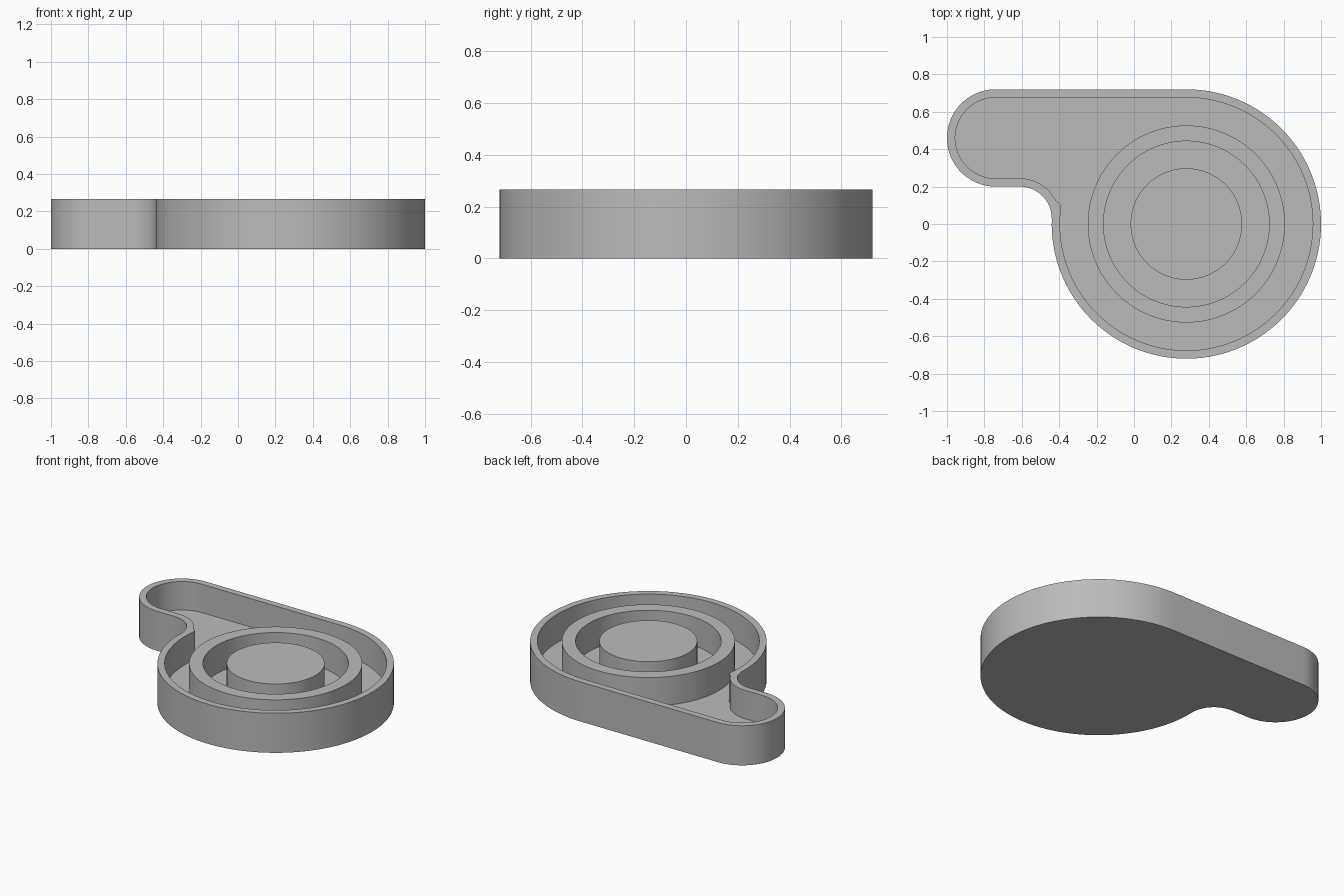
import bpy, bmesh
from math import cos, sin, radians

if "Cube" in bpy.data.objects:
    bpy.data.objects.remove(bpy.data.objects["Cube"], do_unlink=True)

HEIGHT, FLOOR, WALL = 0.266, 0.075, 0.044
HUB = (0.28, 0.0)      # centre of the round chamber
FILLET = (-0.61, 0.03)  # centre of the concave corner
TAIL = (-0.74, 0.46)   # centre of the rounded spout end

grey = bpy.data.materials.new("plain_grey")
grey.use_nodes = True
colour = (0.5, 0.5, 0.5, 1)
grey.diffuse_color = colour
grey.node_tree.nodes["Principled BSDF"].inputs["Base Color"].default_value = colour


def arc(centre, radius, start, end, steps):
    angles = [radians(start + (end - start) * i / steps) for i in range(steps + 1)]
    return [(centre[0] + radius * cos(a), centre[1] + radius * sin(a)) for a in angles]


def circle(radius):
    return arc(HUB, radius, 0, 360, 128)[:-1]


def loop(bm, points, z):
    return [bm.verts.new((x, y, z)) for x, y in points]


def walls(bm, low, high):
    for i in range(len(low)):
        bm.faces.new((low[i - 1], low[i], high[i], high[i - 1]))


def rim(bm, outer, inner):
    edges = [bm.edges.get((ring[i - 1], ring[i])) for ring in (outer, inner)
             for i in range(len(ring))]
    bmesh.ops.triangle_fill(bm, edges=edges, use_beauty=True)


def finish(bm, name):
    bmesh.ops.recalc_face_normals(bm, faces=bm.faces)
    mesh = bpy.data.meshes.new(name)
    bm.to_mesh(mesh)
    bm.free()
    mesh.materials.append(grey)
    obj = bpy.data.objects.new(name, mesh)
    bpy.context.collection.objects.link(obj)
    bpy.ops.object.select_all(action='DESELECT')
    obj.select_set(True)
    bpy.context.view_layer.objects.active = obj
    bpy.ops.object.shade_smooth_by_angle(angle=radians(30))


# Outlines: round chamber, concave corner, rounded spout end
outer = (arc(HUB, 0.72, 90, -182, 96) + arc(FILLET, 0.17, -2, 90, 24)[1:]
         + arc(TAIL, 0.26, 270, 90, 48))
inner = (arc(HUB, 0.72 - WALL, 90, -188.4, 96) + arc(FILLET, 0.17 + WALL, 27, 90, 20)
         + arc(TAIL, 0.26 - WALL, 270, 90, 48))

# Tray: closed base, outer wall, inner wall, flat rim and floor
bm = bmesh.new()
base, top = loop(bm, outer, 0), loop(bm, outer, HEIGHT)
lip, floor = loop(bm, inner, HEIGHT), loop(bm, inner, FLOOR)
bm.faces.new(base)
walls(bm, base, top)
walls(bm, floor, lip)
rim(bm, top, lip)
bm.faces.new(floor)
finish(bm, "tray")

# Ring wall around the centre
bm = bmesh.new()
rings = [[loop(bm, circle(r), z) for z in (FLOOR - 0.01, HEIGHT)] for r in (0.527, 0.443)]
for low, high in rings:
    walls(bm, low, high)
for k in (0, 1):
    walls(bm, rings[0][k], rings[1][k])
finish(bm, "ring_wall")

# Solid round boss in the middle
bm = bmesh.new()
low, high = loop(bm, circle(0.298), FLOOR - 0.01), loop(bm, circle(0.298), HEIGHT)
walls(bm, low, high)
bm.faces.new(low)
bm.faces.new(high)
finish(bm, "centre_boss")
